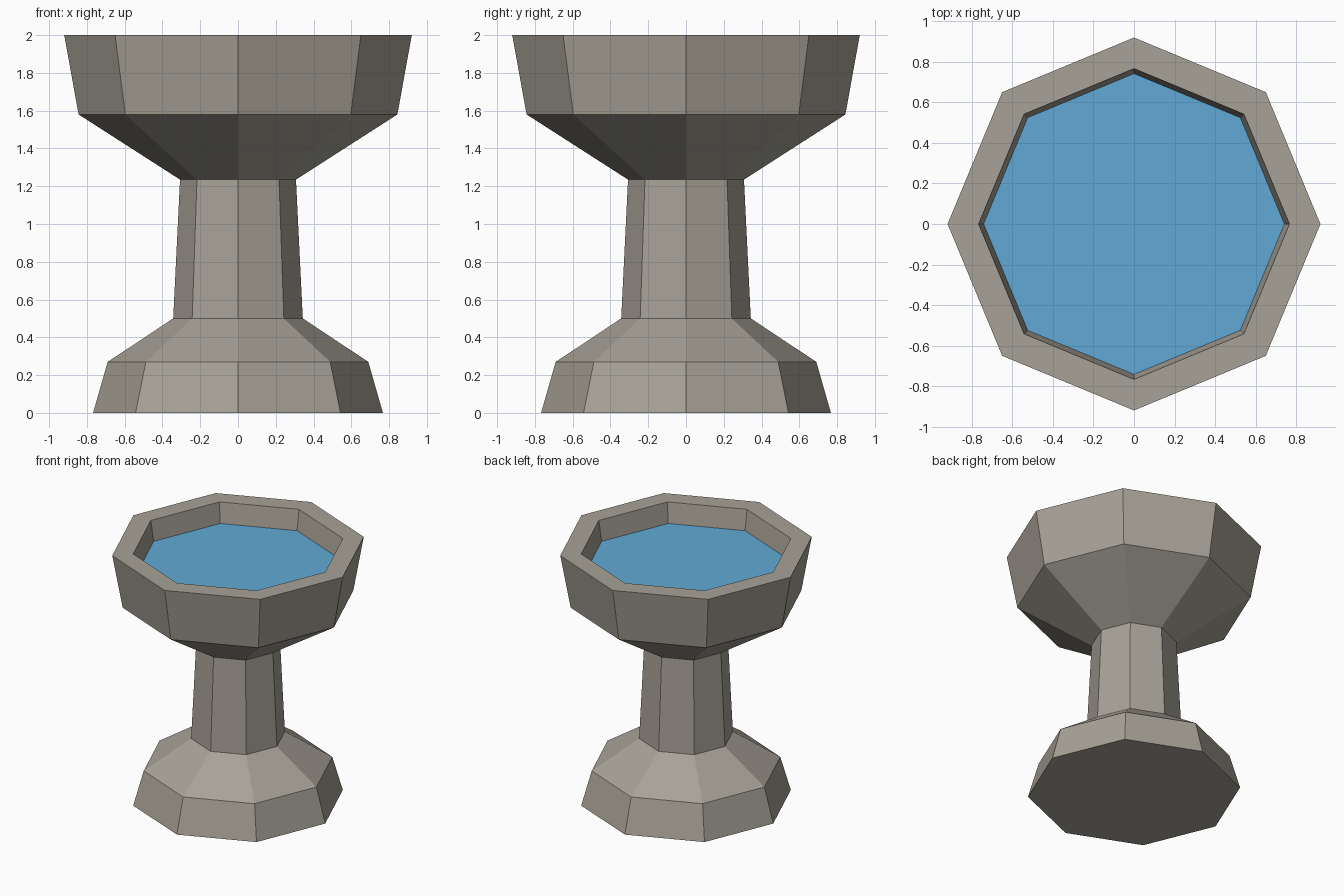
import bpy
import bmesh
from math import cos, sin, tau

SIDES = 8

cube = bpy.data.objects.get("Cube")
if cube:
    bpy.data.objects.remove(cube, do_unlink=True)


def make_material(name, rgb):
    mat = bpy.data.materials.new(name)
    mat.use_nodes = True
    colour = (*rgb, 1.0)
    mat.diffuse_color = colour
    mat.node_tree.nodes["Principled BSDF"].inputs["Base Color"].default_value = colour
    return mat


def lathe(name, profile, mat, cap_start=False, cap_end=False):
    """Join octagonal rings, given as (radius, height), into one faceted part."""
    bm = bmesh.new()
    rings = []
    for r, z in profile:
        angles = [tau * i / SIDES for i in range(SIDES)]
        rings.append([bm.verts.new((r * cos(a), r * sin(a), z)) for a in angles])
    for low, high in zip(rings, rings[1:]):
        for i in range(SIDES):
            j = (i + 1) % SIDES
            bm.faces.new((low[i], low[j], high[j], high[i]))
    if cap_start:
        bm.faces.new(rings[0][::-1])
    if cap_end:
        bm.faces.new(rings[-1])
    mesh = bpy.data.meshes.new(name)
    bm.to_mesh(mesh)
    bm.free()
    mesh.materials.append(mat)
    obj = bpy.data.objects.new(name, mesh)
    bpy.context.collection.objects.link(obj)
    return obj


stone = make_material("warm grey stone", (0.39, 0.36, 0.31))
blue = make_material("water blue", (0.12, 0.40, 0.67))

# Stone body: plinth, column, bowl, flat rim and inner wall in one profile
water_edge = (0.742, 1.84)
lathe("stone_basin", [
    (0.767, 0.0), (0.69, 0.27), (0.343, 0.50),
    (0.307, 1.235), (0.844, 1.58), (0.92, 2.0),
    (0.767, 2.0), water_edge,
], stone, cap_start=True)

# Water surface closing the bowl
lathe("water", [water_edge], blue, cap_end=True)
